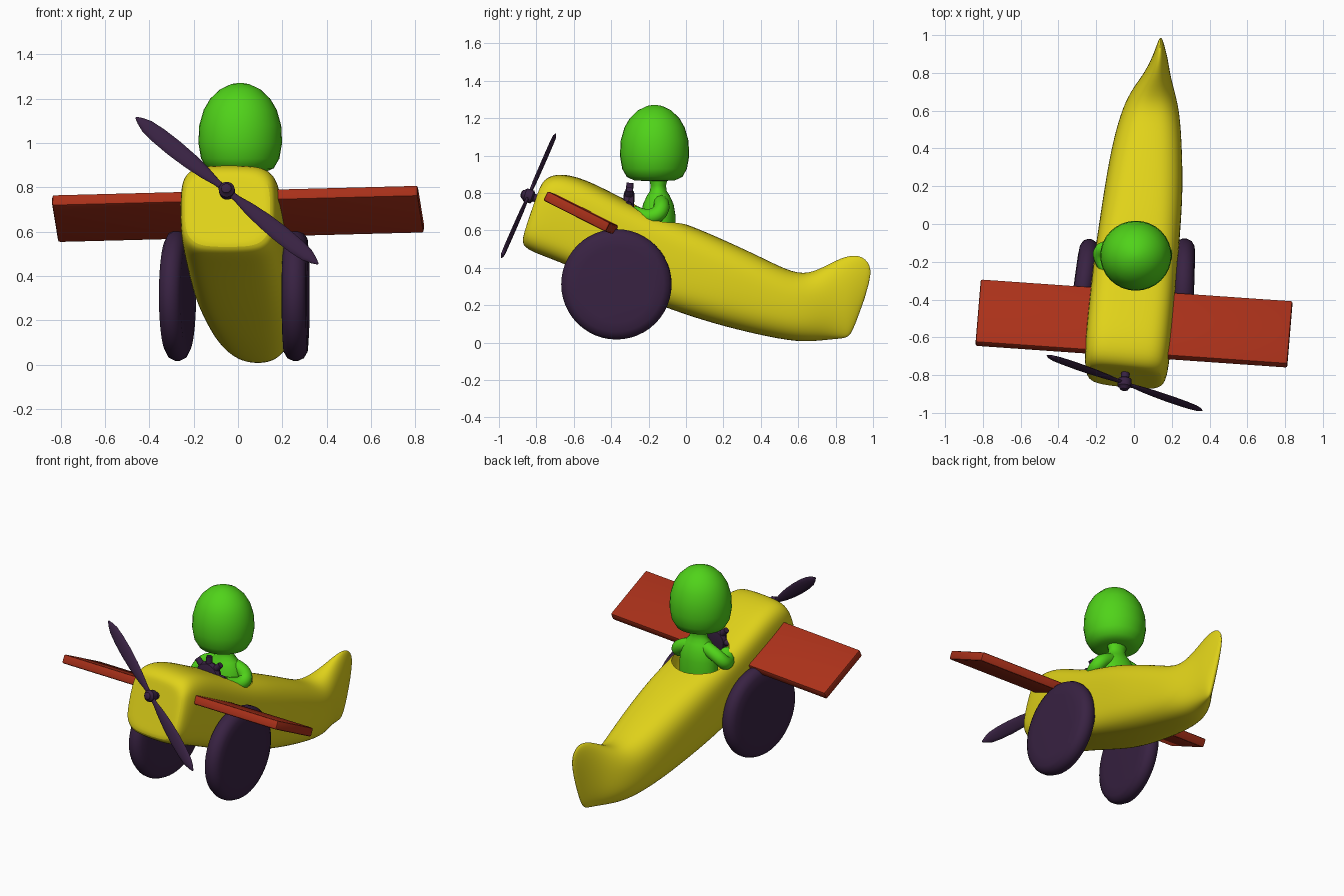
import bpy, bmesh, math
from mathutils import Matrix, Vector

if "Cube" in bpy.data.objects:
    bpy.data.objects.remove(bpy.data.objects["Cube"])


def mat(name, rgb):
    m = bpy.data.materials.new(name)
    m.diffuse_color = (*rgb, 1)
    m.use_nodes = True
    m.node_tree.nodes["Principled BSDF"].inputs["Base Color"].default_value = m.diffuse_color
    return m


YELLOW = mat("yellow", (0.75, 0.65, 0.01))
RED = mat("red", (0.40, 0.03, 0.01))
GREEN = mat("green", (0.08, 0.65, 0.01))
DARK = mat("dark_purple", (0.04, 0.016, 0.055))


def select(ob):
    bpy.ops.object.select_all(action='DESELECT')
    bpy.context.view_layer.objects.active = ob
    ob.select_set(True)


def finish(bm, name, material, angle=40):
    bmesh.ops.recalc_face_normals(bm, faces=bm.faces)
    me = bpy.data.meshes.new(name)
    bm.to_mesh(me)
    bm.free()
    ob = bpy.data.objects.new(name, me)
    bpy.context.collection.objects.link(ob)
    me.materials.append(material)
    select(ob)
    bpy.ops.object.shade_smooth_by_angle(angle=math.radians(angle))
    return ob


def loft(rings):
    """Skin closed rings of equal length and cap both ends."""
    bm = bmesh.new()
    vs = [[bm.verts.new(p) for p in r] for r in rings]
    n = len(vs[0])
    for a, b in zip(vs, vs[1:]):
        for i in range(n):
            j = (i + 1) % n
            bm.faces.new((a[i], a[j], b[j], b[i]))
    bm.faces.new(vs[0])
    bm.faces.new(vs[-1])
    return bm


def lathe(profile, centre, sx=1, sy=1, n=32):
    cx, cy = centre
    return loft([[(cx + sx * r * math.cos(2 * math.pi * i / n),
                   cy + sy * r * math.sin(2 * math.pi * i / n), z)
                  for i in range(n)] for r, z in profile])


def subdivide(ob, levels):
    s = ob.modifiers.new("smooth", 'SUBSURF')
    s.levels = s.render_levels = levels


def frame(x, z, origin):
    """Matrix with local x along x and local z near z."""
    x = Vector(x).normalized()
    y = Vector(z).cross(x).normalized()
    z = x.cross(y)
    m = Matrix((x, y, z)).transposed().to_4x4()
    return Matrix.Translation(origin) @ m


# Fuselage: tilted rounded sections (y top, z top, y bottom, z bottom, x centre, half width, exponent)
sections = [
    (-0.765, 0.835, -0.855, 0.57, -0.050, 0.150, 3.2),
    (-0.755, 0.872, -0.872, 0.53, -0.048, 0.198, 3.6),
    (-0.690, 0.910, -0.840, 0.49, -0.042, 0.222, 4.0),
    (-0.550, 0.882, -0.680, 0.435, -0.030, 0.227, 4.0),
    (-0.350, 0.775, -0.480, 0.345, -0.010, 0.225, 4.0),
    (-0.150, 0.685, -0.250, 0.240, 0.010, 0.222, 3.8),
    (0.020, 0.630, -0.050, 0.165, 0.030, 0.218, 3.4),
    (0.200, 0.552, 0.150, 0.100, 0.050, 0.210, 3.0),
    (0.400, 0.460, 0.380, 0.042, 0.066, 0.190, 2.8),
    (0.580, 0.368, 0.600, 0.000, 0.086, 0.158, 2.5),
    (0.680, 0.376, 0.720, 0.010, 0.098, 0.118, 2.3),
    (0.780, 0.432, 0.800, 0.018, 0.120, 0.072, 2.2),
    (0.880, 0.475, 0.855, 0.022, 0.135, 0.046, 2.0),
    (0.965, 0.460, 0.880, 0.040, 0.140, 0.026, 2.0),
    (1.004, 0.370, 0.910, 0.110, 0.142, 0.010, 2.0),
]
rings = []
for yt, zt, yb, zb, xc, hw, e in sections:
    ring = []
    for i in range(24):
        a = 2 * math.pi * i / 24
        c, s = math.cos(a), math.sin(a)
        u = math.copysign(abs(c) ** (2 / e), c)
        t = (math.copysign(abs(s) ** (2 / e), s) + 1) / 2
        y = yb + (yt - yb) * t + 0.1 * -u * hw * (1 if yt < 0 else 0)
        ring.append((xc + u * hw, y, zb + (zt - zb) * t))
    rings.append(ring)
fuselage = finish(loft(rings), "fuselage", YELLOW, 50)
subdivide(fuselage, 2)

# Cockpit opening cut into the fuselage
cutter = finish(lathe([(0.15, 0.5), (0.175, 0.56), (0.178, 1.2)], (0.01, -0.165), 1, 0.96),
                "cockpit_cutter", YELLOW)
cutter.hide_render = True
cut = fuselage.modifiers.new("cockpit", 'BOOLEAN')
cut.object = cutter
cut.solver = 'EXACT'
select(fuselage)
for m in list(fuselage.modifiers):
    bpy.ops.object.modifier_apply(modifier=m.name)
bpy.data.objects.remove(cutter)
select(fuselage)
bpy.ops.object.shade_smooth_by_angle(angle=math.radians(45))

# Wing: one bevelled plank through the nose, pitched up at the front
bm = bmesh.new()
bmesh.ops.create_cube(bm, size=1)
bmesh.ops.scale(bm, vec=(1.655, 0.375, 0.055), verts=bm.verts)
bmesh.ops.bevel(bm, geom=bm.edges[:], offset=0.01, segments=2, affect='EDGES', profile=0.5)
bm.transform(frame((1.65, -0.115, 0.043), (0, 0.45, 0.89), (0, -0.527, 0.68)))
finish(bm, "wing", RED)

# Wheels: fat rounded discs, each with its own toe angle
for name, x, yaw, th in (("left_wheel", -0.273, -0.14, 0.105), ("right_wheel", 0.26, -0.03, 0.115)):
    h = th / 2
    prof = [(0.20, -h), (0.255, -h * 0.93), (0.283, -h * 0.65), (0.295, -h * 0.2),
            (0.295, h * 0.2), (0.283, h * 0.65), (0.255, h * 0.93), (0.20, h)]
    bm = lathe(prof, (0, 0), n=48)
    bm.transform(Matrix.Translation((x, -0.372, 0.312)) @ Matrix.Rotation(yaw, 4, 'Z')
                 @ Matrix.Rotation(math.pi / 2, 4, 'Y'))
    finish(bm, name, DARK)

# Propeller: two lens-shaped blades on a small hub
forward = Vector((-0.1, -0.94, 0.33)).normalized()
prop = frame((0.82, -0.29, -0.66), forward, (-0.05, -0.842, 0.785))
for name, side in (("propeller_blade_a", 1), ("propeller_blade_b", -1)):
    bm = loft([[(side * x, w * math.cos(k * math.pi / 6), 0.011 * min(1, w / 0.02) * math.sin(k * math.pi / 6))
                for k in range(12)]
               for x, w in ((0.0, 0.014), (0.06, 0.016), (0.13, 0.028), (0.22, 0.037), (0.32, 0.041),
                            (0.41, 0.039), (0.48, 0.032), (0.52, 0.018), (0.547, 0.004))])
    bm.transform(prop)
    finish(bm, name, DARK, 60)
bm = lathe([(0.022, -0.09), (0.022, -0.03), (0.036, -0.022), (0.036, 0.018), (0.025, 0.028),
            (0.022, 0.036), (0.01, 0.042)], (0, 0), n=20)
bm.transform(prop)
finish(bm, "propeller_hub", DARK)

# Pilot head
head = [(0.06, 0.865), (0.11, 0.868), (0.15, 0.886), (0.175, 0.93), (0.187, 1.0), (0.183, 1.08),
        (0.163, 1.15), (0.134, 1.20), (0.09, 1.242), (0.04, 1.266), (0.008, 1.271)]
finish(lathe(head, (0.01, -0.168), 1.01, 0.99), "pilot_head", GREEN, 60)

# Pilot torso and neck
torso = [(0.11, 0.45), (0.115, 0.60), (0.112, 0.68), (0.10, 0.74), (0.075, 0.785),
         (0.055, 0.81), (0.05, 0.84), (0.06, 0.875)]
finish(lathe(torso, (0.01, -0.148), 1.1, 0.82), "pilot_torso", GREEN, 60)

# Pilot arms: bent out at the elbows towards the steering wheel
arm = [(0.05, -0.14, 0.755), (0.125, -0.125, 0.735), (0.172, -0.145, 0.685), (0.15, -0.215, 0.665), (0.10, -0.275, 0.69)]
for name, side in (("left_arm", -1), ("right_arm", 1)):
    cu = bpy.data.curves.new(name, 'CURVE')
    cu.dimensions = '3D'
    cu.bevel_depth = 0.043
    cu.bevel_resolution = 4
    cu.use_fill_caps = True
    sp = cu.splines.new('NURBS')
    sp.points.add(len(arm) - 1)
    for p, (x, y, z) in zip(sp.points, arm):
        p.co = (side * x * (1.06 if side < 0 else 0.97), y, z, 1)
    sp.use_endpoint_u = True
    sp.order_u = 3
    ob = bpy.data.objects.new(name, cu)
    bpy.context.collection.objects.link(ob)
    cu.materials.append(GREEN)

# Steering wheel: disc with stubby round grips around the rim
tilt = Matrix.Translation((0, -0.308, 0.735)) @ Matrix.Rotation(math.radians(86), 4, 'X')
bm = lathe([(0.05, -0.03), (0.075, -0.025), (0.085, 0), (0.075, 0.025), (0.05, 0.03)], (0, 0), n=24)
for k in range(8):
    grip = Matrix.Rotation(k * math.pi / 4, 4, 'Z') @ Matrix.Translation((0.085, 0, 0)) \
        @ Matrix.Rotation(math.pi / 2, 4, 'Y')
    bmesh.ops.create_cone(bm, cap_ends=True, segments=12, radius1=0.022, radius2=0.018,
                          depth=0.07, matrix=grip)
bm.transform(tilt)
finish(bm, "steering_wheel", DARK)
